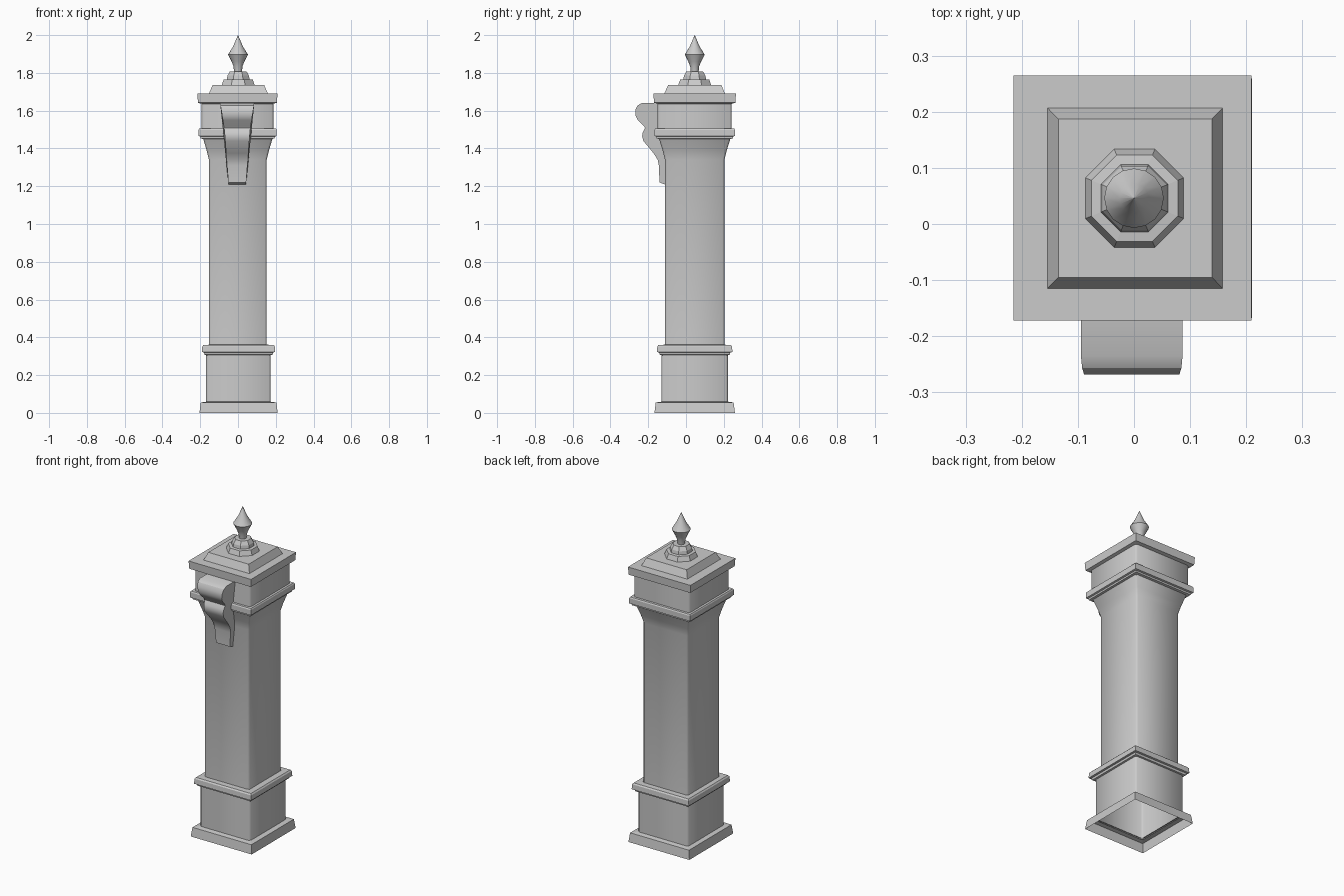
import bpy, bmesh, math

if "Cube" in bpy.data.objects:
    bpy.data.objects.remove(bpy.data.objects["Cube"])

CY = 0.046   # column axis sits slightly behind the origin


def square(h, cut=0.0):
    """Square section, slightly deeper than wide, with optional clipped corners."""
    k = 1.03
    if not cut:
        return [(-h, -h * k), (h, -h * k), (h, h * k), (-h, h * k)]
    a, b, c, d = h, h - cut, h * k, h * k - cut
    return [(-b, -c), (b, -c), (a, -d), (a, d), (b, c), (-b, c), (-a, d), (-a, -d)]


def octagon(apothem):
    r = apothem / math.cos(math.pi / 8)
    return [(r * math.cos(math.pi / 8 + i * math.pi / 4),
             r * math.sin(math.pi / 8 + i * math.pi / 4)) for i in range(8)]


def finish(name, bm):
    bmesh.ops.recalc_face_normals(bm, faces=bm.faces)
    me = bpy.data.meshes.new(name)
    bm.to_mesh(me)
    bm.free()
    ob = bpy.data.objects.new(name, me)
    bpy.context.collection.objects.link(ob)
    return ob


def loft(name, section, profile, cx=0.0, cap=False, smooth=False):
    """Stack sections along z; profile is (half width, height)."""
    bm = bmesh.new()
    rings = [[bm.verts.new((x + cx, y + CY, z)) for x, y in section(h)]
             for h, z in profile]
    for lo, hi in zip(rings, rings[1:]):
        n = len(lo)
        for i in range(n):
            bm.faces.new((lo[i], lo[(i + 1) % n], hi[(i + 1) % n], hi[i]))
    if cap:
        bm.faces.new(rings[-1])
    ob = finish(name, bm)
    # open shells: make sure the sides face away from the axis
    me = ob.data
    p = max(me.polygons, key=lambda f: abs(f.normal.x) * f.area)
    if p.normal.x * (p.center.x - cx) < 0:
        me.flip_normals()
    for f in me.polygons:
        f.use_smooth = smooth
    return ob


def soft_square(h):
    return square(h, 0.01)


# plinth, open underneath
loft("plinth", square, [(0.207, 0), (0.200, 0.055), (0.166, 0.06)], 0.003)
loft("lower_shaft", soft_square, [(0.171, 0.055), (0.171, 0.315)], 0.002, smooth=True)
loft("lower_moulding", square,
     [(0.168, 0.305), (0.180, 0.308), (0.183, 0.32), (0.194, 0.322),
      (0.192, 0.352), (0.186, 0.36), (0.15, 0.361)], 0.003)

# main shaft with flared head
loft("shaft", soft_square,
     [(0.153, 0.355), (0.153, 1.34), (0.165, 1.39), (0.183, 1.45)], -0.001, smooth=True)
loft("upper_moulding", square,
     [(0.178, 1.449), (0.196, 1.453), (0.197, 1.463), (0.207, 1.466),
      (0.207, 1.498), (0.203, 1.505), (0.185, 1.506)], -0.002)
loft("head_block", soft_square, [(0.190, 1.50), (0.190, 1.645)], -0.002, smooth=True)

# stepped cap
loft("cap_slab", square,
     [(0.186, 1.635), (0.209, 1.642), (0.212, 1.69)], -0.003, cap=True)
loft("cap_step", square, [(0.157, 1.688), (0.137, 1.735)], 0.002, cap=True)
loft("finial_base", octagon,
     [(0.088, 1.734), (0.077, 1.764), (0.060, 1.766), (0.057, 1.785),
      (0.044, 1.808)], 0.001, cap=True)


# turned spike
def round_section(r):
    return [(r * math.cos(i * math.pi / 8), r * math.sin(i * math.pi / 8))
            for i in range(16)]


finial = loft("finial", round_section,
              [(0.020, 1.80), (0.024, 1.835), (0.034, 1.86), (0.053, 1.897),
               (0.026, 1.94), (0.0005, 2.0)], cap=True, smooth=True)

# scroll bracket: side profile (y, z) swept across a tapering width
outline = [(-0.10, 1.64), (-0.235, 1.64), (-0.257, 1.627), (-0.268, 1.605),
           (-0.266, 1.572), (-0.255, 1.55), (-0.222, 1.517), (-0.217, 1.507),
           (-0.229, 1.485), (-0.232, 1.465), (-0.226, 1.44), (-0.172, 1.375),
           (-0.150, 1.34), (-0.144, 1.31), (-0.140, 1.22), (-0.10, 1.205)]


def half_width(z):
    return 0.046 + (z - 1.205) * 0.075 + max(0, z - 1.5) * 0.085


bm = bmesh.new()
sides = [[bm.verts.new((s * half_width(z) - 0.004, y, z)) for y, z in outline]
         for s in (-1, 1)]
n = len(outline)
for i in range(n):
    j = (i + 1) % n
    bm.faces.new((sides[0][i], sides[0][j], sides[1][j], sides[1][i]))
for side in sides:
    bm.faces.new(side)
bracket = finish("scroll_bracket", bm)

# smooth the round parts, keep their creases crisp
for ob in (finial, bracket):
    bpy.ops.object.select_all(action='DESELECT')
    ob.select_set(True)
    bpy.context.view_layer.objects.active = ob
    bpy.ops.object.shade_smooth_by_angle(angle=math.radians(32))
